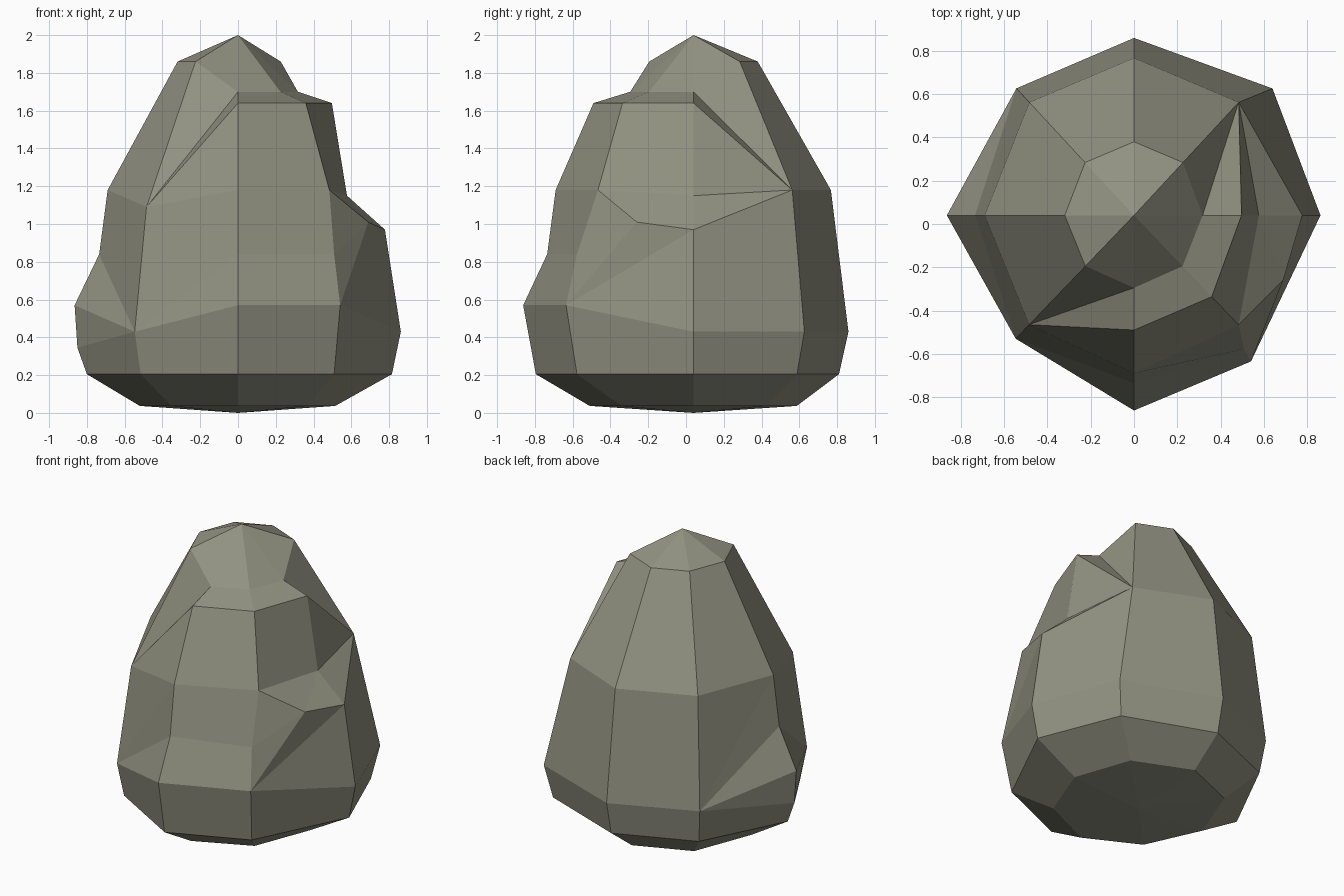
import bpy, bmesh, math

if "Cube" in bpy.data.objects:
    bpy.data.objects.remove(bpy.data.objects["Cube"])

CY = 0.04  # the rock's axis sits slightly behind the origin

# Eight vertical ribs: angle, then bands (r, z[, angle]) from crown to foot.
# Extra points in a band make ledges.
RIBS = [
    (0,     [[(.317, 1.70)], [(.497, 1.64), (.577, 1.15), (.778, .97)], [(.862, .43)], [(.815, .205)], [(.515, .037)]]),
    (47.2,  [[(.333, 1.86)], [(.712, 1.18)], [(.868, .43, 42.5)], [(.81, .205, 42.5)], [(.54, .037, 45)]]),
    (90,    [[(.34, 1.86)], [(.727, 1.18)], [(.82, .43)], [(.77, .205)], [(.547, .037)]]),
    (132.8, [[(.333, 1.86)], [(.712, 1.18)], [(.80, .43)], [(.76, .205)], [(.54, .037)]]),
    (180,   [[(.32, 1.86)], [(.69, 1.18)], [(.735, .84), (.865, .57), (.85, .345)], [(.80, .205)], [(.52, .037)]]),
    (226.2, [[(.325, 1.86)], [(.70, 1.09)], [(.79, .43)], [(.745, .205)], [(.51, .037)]]),
    (270,   [[(.335, 1.70)], [(.53, 1.64), (.73, 1.18)], [(.775, .84), (.902, .57)], [(.835, .205)], [(.55, .037)]]),
    (313.7, [[(.325, 1.70)], [(.52, 1.64), (.70, 1.18)], [(.80, .84, 309.5), (.865, .57, 308.7)], [(.80, .205, 309.5)], [(.53, .037)]]),
]

bm = bmesh.new()


def vert(r, z, angle):
    a = math.radians(angle)
    return bm.verts.new((r * math.cos(a), CY + r * math.sin(a), z))


def strip(a, b, top):
    """Skin two neighbouring ribs, band by band; a lone point fans to a ledge."""
    pa = pb = top
    for la, lb in zip(a, b):
        if len(la) == len(lb):
            for va, vb in zip(la, lb):
                bm.faces.new([pa, va, vb] if pa is pb else [pa, va, vb, pb])
                pa, pb = va, vb
            continue
        # the shorter side advances first, then the longer side fans around it
        order = [("a", v) for v in la] + [("b", v) for v in lb]
        if len(la) > len(lb):
            order = [("b", v) for v in lb] + [("a", v) for v in la]
        for side, v in order:
            bm.faces.new([pa, v, pb])
            if side == "a":
                pa = v
            else:
                pb = v


apex = bm.verts.new((0, CY, 2.0))
foot = bm.verts.new((0, CY, 0.0))
ribs = [[[vert(p[0], p[1], p[2] if len(p) > 2 else ang) for p in band]
         for band in bands] for ang, bands in RIBS]

# Sides
for i in range(7):
    strip(ribs[i], ribs[i + 1], apex)

# Front-right strip has one extra shelf corner between its ribs
shelf = vert(.752, 1.01, -23.5)
a, b = ribs[7], ribs[0]
strip([a[0], a[1], a[2], [], [], a[3], a[4]],
      [b[0], b[1][:2], [shelf], b[1][2:], b[2], b[3], b[4]], apex)
bm.faces.new([shelf, b[1][2], b[1][1]])

# Shallow underside
for i in range(8):
    bm.faces.new([ribs[i][-1][-1], foot, ribs[(i + 1) % 8][-1][-1]])

bmesh.ops.recalc_face_normals(bm, faces=bm.faces[:])
mesh = bpy.data.meshes.new("boulder")
bm.to_mesh(mesh)
bm.free()

# Single stone colour, flat shaded
stone = bpy.data.materials.new("olive grey stone")
stone.diffuse_color = (0.29, 0.29, 0.225, 1)
stone.use_nodes = True
stone.node_tree.nodes["Principled BSDF"].inputs["Base Color"].default_value = stone.diffuse_color
mesh.materials.append(stone)
bpy.context.collection.objects.link(bpy.data.objects.new("boulder", mesh))
